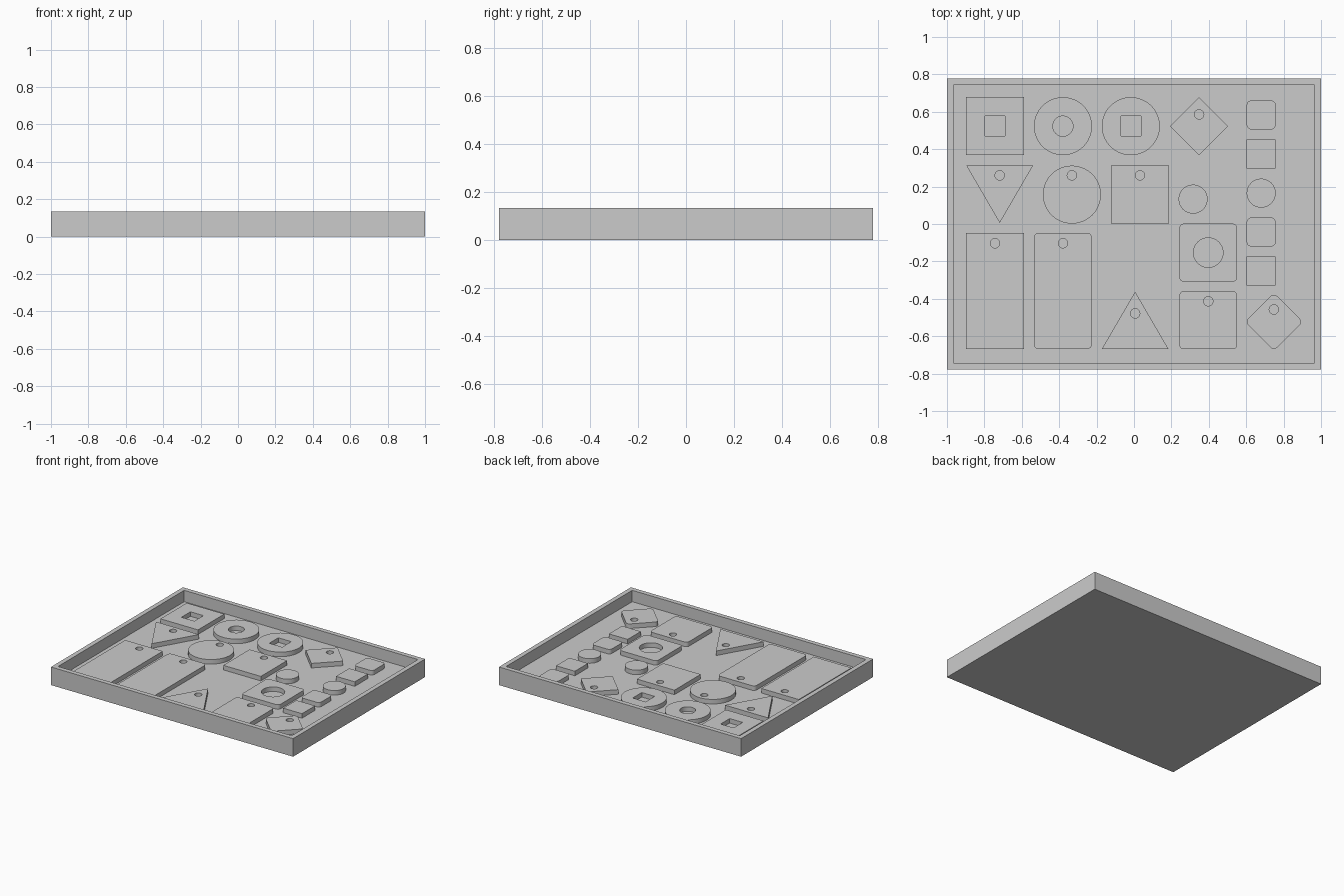
import bpy, bmesh
from math import sin, cos, pi, sqrt

if "Cube" in bpy.data.objects:
    bpy.data.objects.remove(bpy.data.objects["Cube"])

FLOOR, TILE_TOP, RIM_TOP = 0.05, 0.084, 0.135
BIG, SMALL, PIN = 0.31, 0.155, 0.025

grey = bpy.data.materials.new("plain grey")
grey.use_nodes = True
colour = (0.6, 0.6, 0.6, 1)
grey.diffuse_color = colour
grey.node_tree.nodes["Principled BSDF"].inputs["Base Color"].default_value = colour


# Outlines, each a list of (x, y) points
def circle(x, y, r, n=64):
    return [(x + r * cos(2 * pi * i / n), y + r * sin(2 * pi * i / n)) for i in range(n)]


def rect(x, y, w, h=None, r=0.0, turn=0.0):
    h = h or w
    pts = []
    for k, (sx, sy) in enumerate([(1, 1), (-1, 1), (-1, -1), (1, -1)]):
        cx, cy = sx * (w / 2 - r), sy * (h / 2 - r)
        steps = 8 if r else 0
        for i in range(steps + 1):
            a = (k + i / max(steps, 1)) * pi / 2
            pts.append((cx + r * cos(a), cy + r * sin(a)))
    return [(x + px * cos(turn) - py * sin(turn), y + px * sin(turn) + py * cos(turn))
            for px, py in pts]


def triangle(x, base, tip, half=0.178):
    return [(x - half, base), (x + half, base), (x, tip)]


# Extrude an outline with optional holes between two heights
def plate(name, z0, z1, outline, *holes):
    curve = bpy.data.curves.new(name, 'CURVE')
    curve.dimensions = '2D'
    curve.fill_mode = 'BOTH'
    curve.extrude = (z1 - z0) / 2
    for pts in (outline, *holes):
        spline = curve.splines.new('POLY')
        spline.points.add(len(pts) - 1)
        for p, (x, y) in zip(spline.points, pts):
            p.co = (x, y, 0, 1)
        spline.use_cyclic_u = True
    helper = bpy.data.objects.new(name + " outline", curve)
    bpy.context.collection.objects.link(helper)
    bpy.context.view_layer.update()
    graph = bpy.context.evaluated_depsgraph_get()
    mesh = bpy.data.meshes.new_from_object(helper.evaluated_get(graph))
    bpy.data.objects.remove(helper)
    bm = bmesh.new()
    bm.from_mesh(mesh)
    bmesh.ops.remove_doubles(bm, verts=bm.verts, dist=1e-5)
    bmesh.ops.translate(bm, verts=bm.verts, vec=(0, 0, (z0 + z1) / 2))
    bmesh.ops.recalc_face_normals(bm, faces=bm.faces)
    bm.to_mesh(mesh)
    bm.free()
    mesh.name = name
    mesh.materials.clear()
    mesh.materials.append(grey)
    obj = bpy.data.objects.new(name, mesh)
    bpy.context.collection.objects.link(obj)
    bpy.ops.object.select_all(action='DESELECT')
    obj.select_set(True)
    bpy.context.view_layer.objects.active = obj
    bpy.ops.object.shade_smooth_by_angle(angle=0.5)
    return obj


def tile(name, outline, *holes):
    return plate(name, FLOOR, TILE_TOP, outline, *holes)


# Tray: one solid body with a rectangular pocket
bm = bmesh.new()
bmesh.ops.create_cube(bm, size=1)
for v in bm.verts:
    v.co = (v.co.x * 2, v.co.y * 1.557, (v.co.z + 0.5) * RIM_TOP)
top = [f for f in bm.faces if f.normal.z > 0.9]
bmesh.ops.inset_region(bm, faces=top, thickness=0.049)
pocket = bmesh.ops.extrude_face_region(bm, geom=top)["geom"]
bmesh.ops.translate(bm, vec=(0, 0, FLOOR - RIM_TOP),
                    verts=[v for v in pocket if isinstance(v, bmesh.types.BMVert)])
bmesh.ops.delete(bm, geom=top, context='FACES_ONLY')
bmesh.ops.recalc_face_normals(bm, faces=bm.faces)
mesh = bpy.data.meshes.new("tray")
bm.to_mesh(mesh)
bm.free()
mesh.materials.append(grey)
bpy.context.collection.objects.link(bpy.data.objects.new("tray", mesh))

# Back row
C1, C2, ROW = -0.743, -0.38, 0.523
tile("square_ring", rect(C1, ROW, BIG), rect(C1, ROW, 0.107))
tile("round_ring", circle(C2, ROW, BIG / 2), circle(C2, ROW, 0.054))
tile("round_tile_square_hole", circle(-0.017, ROW, BIG / 2), rect(-0.017, ROW, 0.107))
tile("diamond_tag", rect(0.348, ROW, BIG / sqrt(2), turn=pi / 4), circle(0.348, 0.586, PIN))

# Second row
tile("inverted_triangle_tag", triangle(-0.718, 0.312, 0.006), circle(-0.718, 0.26, PIN))
tile("round_tag", circle(-0.332, 0.157, BIG / 2), circle(-0.332, 0.26, PIN))
tile("square_tag", rect(0.032, 0.157, BIG), circle(0.032, 0.26, PIN))
tile("loose_disc", circle(0.316, 0.133, SMALL / 2))

# Long tags
tile("long_tag", rect(C1, -0.358, BIG, 0.62), circle(C1, -0.103, PIN))
tile("long_rounded_tag", rect(C2, -0.358, BIG, 0.62, PIN), circle(C2, -0.103, PIN))

# Front right group
tile("triangle_tag", triangle(0.006, -0.668, -0.362), circle(0.006, -0.478, PIN))
tile("rounded_ring", rect(0.397, -0.153, BIG, r=PIN), circle(0.397, -0.153, 0.079))
tile("rounded_tag", rect(0.397, -0.514, BIG, r=PIN), circle(0.397, -0.413, PIN))
tile("rounded_diamond_tag", rect(0.748, -0.523, BIG / sqrt(2), r=PIN, turn=pi / 4),
     circle(0.748, -0.457, PIN))

# Column of small pieces
X = 0.68
for i, y in enumerate((0.583, 0.373, -0.043, -0.25)):
    tile(f"small_square_{i + 1}", rect(X, y, SMALL, r=0 if i % 2 else PIN))
tile("small_disc", circle(X, 0.165, SMALL / 2))
